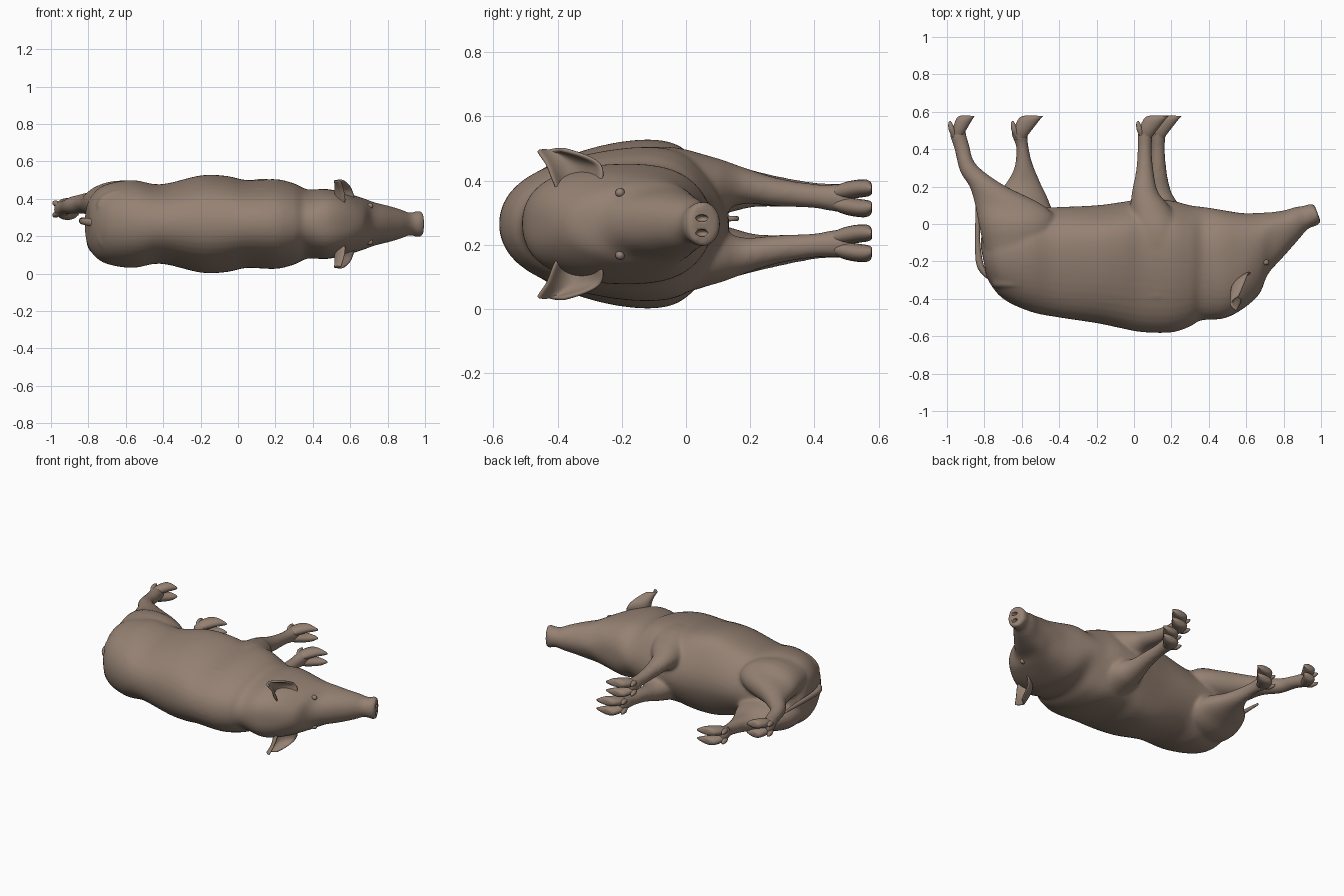
import bpy, bmesh
from math import cos, sin, pi
from mathutils import Vector

if "Cube" in bpy.data.objects:
    bpy.data.objects.remove(bpy.data.objects["Cube"])

skin = bpy.data.materials.new("skin")
skin.diffuse_color = (0.30, 0.22, 0.17, 1)
skin.use_nodes = True
skin.node_tree.nodes["Principled BSDF"].inputs["Base Color"].default_value = skin.diffuse_color
MID = 0.265   # height of the animal's plane of symmetry (it lies on its side)
FLIP = 0.55   # mirroring sum for the lower legs


def catmull(rows, steps):
    out = []
    for i in range(len(rows) - 1):
        p = [rows[max(0, min(len(rows) - 1, i + k))] for k in (-1, 0, 1, 2)]
        for s in range(steps):
            t = s / steps
            out.append([0.5 * (2 * b + (c - a) * t + (2 * a - 5 * b + 4 * c - d) * t * t
                               + (3 * b - a - 3 * c + d) * t ** 3) for a, b, c, d in zip(*p)])
    out.append(list(rows[-1]))
    return out


def loft(bm, rows, steps=4, n=32, flip=None):
    """Rows: x,y of one edge, x,y of other edge, centre z, half width, [bias of widest point, squareness]."""
    rings = []
    for ax, ay, bx, by, z, w, *extra in catmull(rows, steps):
        bias, p = extra or (0, 2)
        if flip is not None:
            z = flip - z
        a, b = Vector((ax, ay, z)), Vector((bx, by, z))
        c, h = (a + b) / 2, (a - b) / 2
        ring = []
        for k in range(n):
            u, v = cos(2 * pi * k / n), sin(2 * pi * k / n)
            g = (abs(u) ** p + abs(v) ** p) ** (-1 / p)
            u, v = u * g, v * g
            ring.append(bm.verts.new(c + h * (u - bias * v * v * (1 - u * u)) + Vector((0, 0, w * v))))
        rings.append(ring)
    for r, s in zip(rings, rings[1:]):
        for k in range(n):
            bm.faces.new((r[k], r[(k + 1) % n], s[(k + 1) % n], s[k]))
    bm.faces.new(rings[0][::-1])
    bm.faces.new(rings[-1])


def finish(bm, name):
    bmesh.ops.recalc_face_normals(bm, faces=bm.faces)
    for f in bm.faces:
        f.smooth = True
    me = bpy.data.meshes.new(name)
    bm.to_mesh(me)
    bm.free()
    ob = bpy.data.objects.new(name, me)
    bpy.context.collection.objects.link(ob)
    me.materials.append(skin)
    return ob


def ball(name, loc, scale):
    bm = bmesh.new()
    bmesh.ops.create_uvsphere(bm, u_segments=16, v_segments=10, radius=1)
    for v in bm.verts:
        v.co = Vector(loc) + Vector([a * b for a, b in zip(v.co, scale)])
    return finish(bm, name)


# torso, neck, head and snout: back edge, belly edge, half width, bias
torso = [(-.80, -.22, -.82, -.12, .05, 0), (-.78, -.30, -.81, -.05, .13, 0), (-.70, -.40, -.74, .02, .205, .1),
         (-.55, -.47, -.58, .08, .235, .2), (-.40, -.50, -.42, .09, .212, .25), (-.20, -.53, -.20, .10, .26, .3),
         (-.08, -.555, -.05, .12, .257, .3), (.04, -.578, .05, .135, .235, .3), (.20, -.58, .20, .125, .24, .3),
         (.30, -.548, .30, .10, .217, .25), (.36, -.515, .38, .09, .185, .15), (.48, -.505, .47, .075, .187, .1),
         (.58, -.455, .58, .058, .165, .1), (.67, -.375, .67, .06, .138, .25), (.715, -.27, .74, .064, .115, .3),
         (.79, -.185, .81, .075, .098, .2), (.87, -.095, .86, .09, .08, .1), (.93, -.027, .91, .098, .06, 0),
         (.977, -.008, .942, .108, .071, 0), (1.0, .010, .964, .104, .068, 0)]
# legs: rear edge, front edge, centre z, half width
front = [(-.01, -.40, .28, -.38, .37, .09), (-.02, -.10, .28, -.08, .395, .112), (-.02, .08, .20, .08, .385, .09),
         (-.01, .18, .13, .17, .385, .058), (.01, .28, .105, .28, .365, .045), (.02, .40, .095, .40, .352, .038),
         (.02, .48, .10, .48, .345, .045), (.035, .52, .10, .52, .345, .04)]
thigh = [(-.75, -.34, -.45, -.32, .36, .09)]
hind_up = thigh + [
    (-.82, -.05, -.42, -.02, .38, .118), (-.85, .10, -.47, .09, .375, .085), (-.88, .20, -.70, .21, .375, .058),
    (-.93, .28, -.845, .32, .365, .046), (-.96, .40, -.88, .42, .355, .038), (-.985, .48, -.90, .49, .345, .045),
    (-.975, .52, -.90, .52, .345, .04)]
hind_low = thigh + [
    (-.81, -.05, -.42, -.02, .38, .118), (-.77, .12, -.45, .11, .375, .085), (-.69, .21, -.50, .22, .375, .058),
    (-.64, .30, -.545, .33, .365, .046), (-.63, .41, -.565, .42, .355, .038), (-.655, .48, -.57, .49, .345, .045),
    (-.64, .52, -.57, .52, .345, .04)]


def shifted(rows, d):
    k = lambda y: d * max(0, min(1, (y + .1) / .25))
    return [(a + k(b), b, c + k(e), e, z, w) for a, b, c, e, z, w in rows]


# body and legs fused into one smooth skin
bm = bmesh.new()
loft(bm, [(a, b, c, d, MID, w, q, 2.45 if .45 < a < .6 else 2) for a, b, c, d, w, q in torso], n=48)
loft(bm, front)
loft(bm, shifted(front, .07), flip=FLIP)
loft(bm, hind_up)
loft(bm, hind_low, flip=FLIP)
body = finish(bm, "body_and_legs")
m = body.modifiers.new("fuse", 'REMESH')
m.mode, m.voxel_size, m.use_smooth_shade = 'VOXEL', 0.01, True
m = body.modifiers.new("soften", 'SMOOTH')
m.factor, m.iterations = 0.5, 9

# nostrils cut into the snout disc
cutters = []
for s in (-1, 1):
    c = ball("nostril_cutter", (.985, .05, .26 + s * .023), (.024, .02, .011))
    c.hide_render = True
    cutters.append(c)
    m = body.modifiers.new("nostril", 'BOOLEAN')
    m.operation, m.object = 'DIFFERENCE', c
bpy.context.view_layer.objects.active = body
body.select_set(True)
bpy.ops.object.convert(target='MESH')
for c in cutters:
    bpy.data.objects.remove(c)

# cloven feet: two toes and two dewclaws each
for name, ox, sx, zc in (("upper_front", .06, 1, .345), ("lower_front", .13, 1, FLIP - .345),
                         ("upper_hind", -.945, .75, .345), ("lower_hind", -.61, 1, FLIP - .345)):
    bm = bmesh.new()
    for s in (-1, 1):
        toe = [(-.03, .45, .025, .45, .016, .016), (-.03, .51, .05, .485, .024, .027),
               (-.005, .565, .085, .53, .031, .028), (.02, .578, .11, .562, .031, .024),
               (.045, .58, .125, .578, .028, .014)]
        loft(bm, [(ox + a * sx, b, ox + c * sx, d, zc + s * z, w) for a, b, c, d, z, w in toe], n=16)
        claw = [(-.025, .46, .0, .47, .022, .012), (-.045, .50, -.012, .505, .03, .016),
                (-.048, .535, -.025, .535, .032, .011), (-.042, .55, -.035, .55, .032, .004)]
        loft(bm, [(ox + a, b, ox + c, d, zc + s * z, w) for a, b, c, d, z, w in claw], n=12)
    finish(bm, name + "_hoof")

# cupped ears: back edge and front edge from base to tip
ear = [(.57, -.39, .35, .61, -.30, .35), (.575, -.415, .40, .625, -.262, .40), (.565, -.435, .45, .61, -.265, .45),
       (.555, -.455, .48, .59, -.32, .48), (.55, -.462, .495, .56, -.39, .499)]
for side in ("upper", "lower"):
    bm, grid, n = bmesh.new(), [], 10
    rows = catmull(ear, 3)
    for i, r in enumerate(rows):
        a, b = Vector(r[:3]), Vector(r[3:])
        depth = .09 * (1 - .6 * i / (len(rows) - 1))
        line = []
        for k in range(n + 1):
            t = k / n
            p = a.lerp(b, t) - Vector((depth * sin(pi * t) ** .8, 0, 0))
            if side == "lower":
                p.z = 2 * MID - p.z
            line.append(bm.verts.new(p))
        grid.append(line)
    for r, s in zip(grid, grid[1:]):
        for k in range(n):
            bm.faces.new((r[k], r[k + 1], s[k + 1], s[k]))
    ob = finish(bm, side + "_ear")
    m = ob.modifiers.new("thickness", 'SOLIDIFY')
    m.thickness, m.offset = 0.014, 0
    ob.modifiers.new("round", 'SUBSURF').levels = 1

# eyes
for side, z in (("upper", .362), ("lower", 2 * MID - .362)):
    ball(side + "_eye", (.705, -.205, z), (.018, .015, .015))

# tail hanging down behind the rump
bm = bmesh.new()
loft(bm, [(-.76, -.30, -.76, -.26, .27, .02), (-.80, -.282, -.79, -.245, .275, .021),
          (-.842, -.22, -.808, -.20, .28, .019), (-.85, -.10, -.822, -.10, .282, .017),
          (-.848, .04, -.824, .04, .282, .014), (-.846, .16, -.834, .165, .282, .007)], n=16)
finish(bm, "tail")
